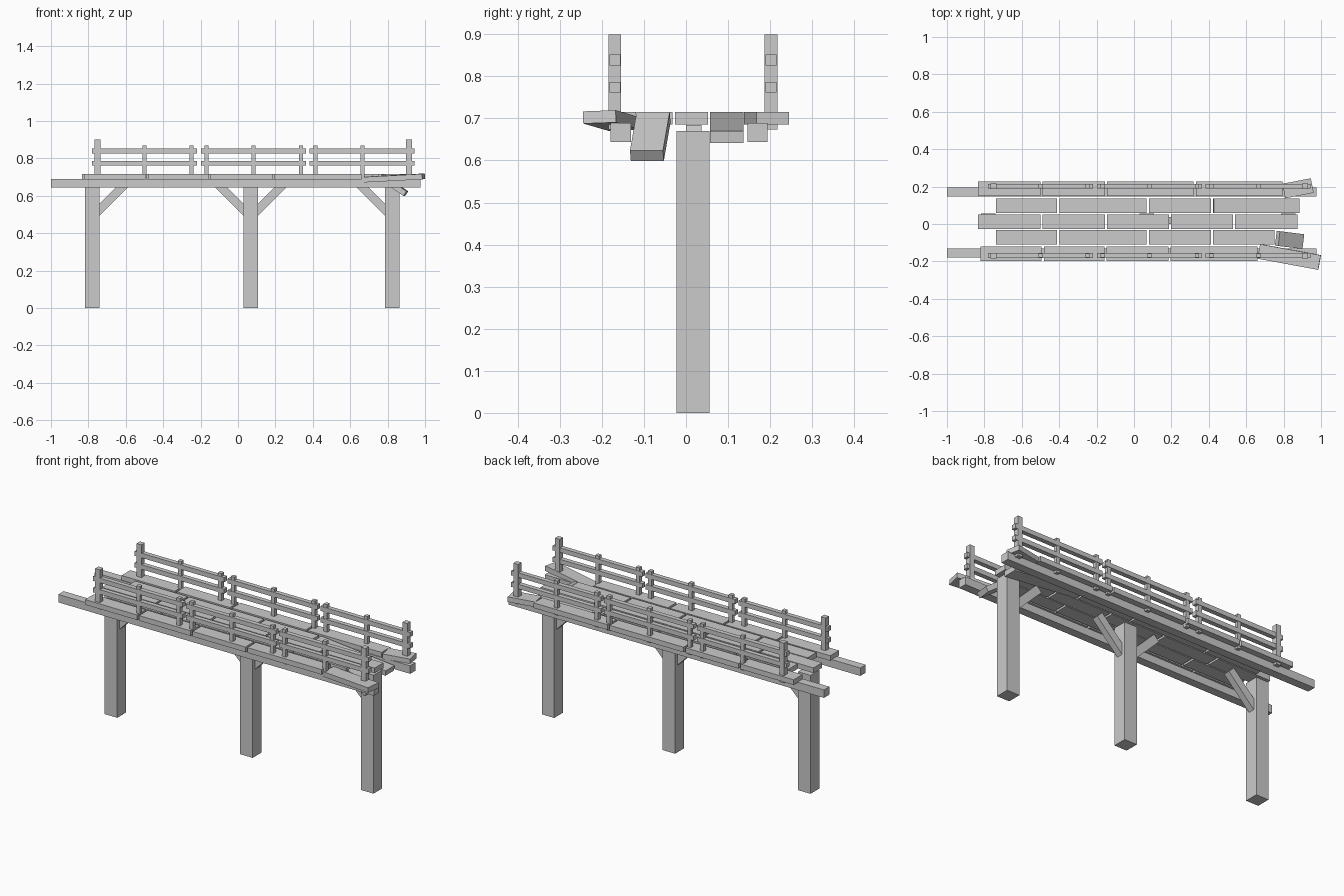
import bpy
from math import radians


def box(name, center, size, rot=(0, 0, 0)):
    bpy.ops.mesh.primitive_cube_add(size=1, location=center,
                                    rotation=[radians(a) for a in rot])
    ob = bpy.context.object
    ob.name = name
    ob.scale = size
    bpy.ops.object.transform_apply(location=False, rotation=False, scale=True)
    return ob


def span(name, x, y, z):
    return box(name, [(a + b) / 2 for a, b in (x, y, z)],
               [b - a for a, b in (x, y, z)])


MID_Y = 0.017

# Support posts
posts = [-0.78, 0.068, 0.825]
for x in posts:
    span("support_post", (x - 0.039, x + 0.039), (MID_Y - 0.039, MID_Y + 0.039), (0, 0.67))


# Diagonal braces, running up at 45 degrees from a post face
def brace(post_x, side):
    start, end = -0.03, 0.144
    mid = (start + end) / 2
    box("diagonal_brace", (post_x + side * (0.039 + mid), MID_Y + 0.001, 0.525 + mid),
        ((end - start) * 2 ** 0.5, 0.037, 0.045), (0, -45 * side, 0))


for post_x, side in ((posts[0], 1), (posts[1], -1), (posts[1], 1), (posts[2], -1)):
    brace(post_x, side)

# Long side beams
for y in (-0.155, 0.17):
    span("side_beam", (-1, 0.976), (y - 0.024, y + 0.024), (0.644, 0.689))

# Straight deck planks: row centre and the joints along it
rows = [
    (0.189, (-0.84, -0.495, -0.15, 0.325, 0.80)),
    (0.097, (-0.745, -0.405, 0.073, 0.417)),
    (0.013, (-0.84, -0.495, -0.15, 0.192, 0.535, 0.88)),
    (-0.071, (-0.745, -0.405, 0.073, 0.417, 0.758)),
    (-0.158, (-0.826, -0.488, -0.153, 0.19, 0.667)),
]
for y, joints in rows:
    for a, b in zip(joints, joints[1:]):
        span("deck_plank", (a + 0.006, b - 0.006), (y - 0.039, y + 0.039), (0.686, 0.715))

# Loose and broken planks at the right end
box("sagging_plank", (0.654, 0.097, 0.678), (0.46, 0.079, 0.029), (0, 5.6, 0))
box("broken_plank", (0.832, -0.085, 0.657), (0.16, 0.079, 0.03), (0, 35, -7))
box("loose_front_plank", (0.83, -0.176, 0.695), (0.33, 0.079, 0.029), (2, -3, -10.4))
box("loose_back_plank", (0.877, 0.191, 0.7005), (0.155, 0.079, 0.029), (0, 0, 11))

# Railings on both sides
small_posts = (-0.5, -0.248, -0.168, 0.083, 0.337, 0.414, 0.666)
rail_spans = ((-0.78, -0.219), (-0.198, 0.364), (0.383, 0.944))
for y in (-0.169, 0.202):
    for x in (-0.751, 0.914):
        span("railing_end_post", (x - 0.015, x + 0.015), (y - 0.015, y + 0.015), (0.674, 0.9))
    for x in small_posts:
        span("railing_post", (x - 0.011, x + 0.011), (y - 0.011, y + 0.011), (0.674, 0.87))
    for z in (0.774, 0.839):
        for x in rail_spans:
            span("railing_rail", x, (y - 0.013, y + 0.013), (z - 0.013, z + 0.013))
